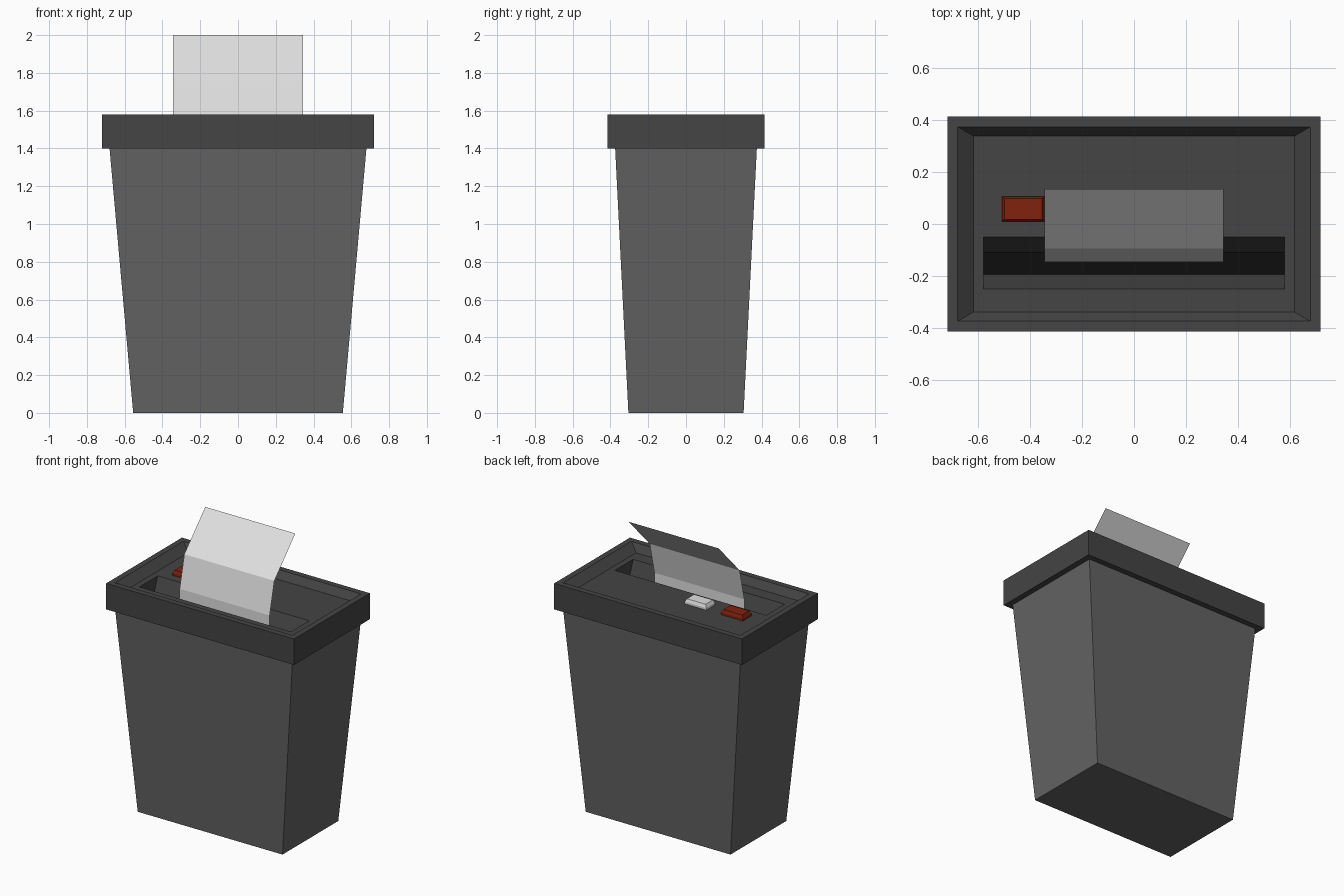
import bpy, bmesh

if "Cube" in bpy.data.objects:
    bpy.data.objects.remove(bpy.data.objects["Cube"])


def material(name, rgb):
    m = bpy.data.materials.new(name)
    m.diffuse_color = (*rgb, 1)
    m.use_nodes = True
    m.node_tree.nodes["Principled BSDF"].inputs["Base Color"].default_value = m.diffuse_color
    return m


BODY = material("bin grey", (0.125, 0.125, 0.125))
LID = material("lid charcoal", (0.058, 0.058, 0.058))
BLACK = material("slot black", (0.004, 0.004, 0.004))
RED = material("button red", (0.22, 0.016, 0.004))
WHITE = material("paper white", (0.75, 0.75, 0.75))


def finish(name, bm, mats):
    mesh = bpy.data.meshes.new(name)
    bm.to_mesh(mesh)
    bm.free()
    for m in mats:
        mesh.materials.append(m)
    obj = bpy.data.objects.new(name, mesh)
    bpy.context.collection.objects.link(obj)
    return obj


def rect_stack(name, levels, mats, bottom=False, top=False, top_mat=0):
    """Joins rectangles (x centre, y centre, half width, half depth, z) in order."""
    bm = bmesh.new()
    loops = []
    for cx, cy, hx, hy, z in levels:
        loops.append([bm.verts.new((cx + sx * hx, cy + sy * hy, z))
                      for sx, sy in ((-1, -1), (1, -1), (1, 1), (-1, 1))])
    for a, b in zip(loops, loops[1:]):
        for i in range(4):
            j = (i + 1) % 4
            bm.faces.new((a[i], a[j], b[j], b[i]))
    if bottom:
        bm.faces.new(loops[0][::-1])
    if top:
        bm.faces.new(loops[-1]).material_index = top_mat
    return finish(name, bm, mats)


# Tapered bin, open under the lid
rect_stack("bin_body", [(0, 0, 0.555, 0.305, 0), (0, 0, 0.68, 0.375, 1.4)],
           [BODY], bottom=True)

# Lid: underside, outer wall, rim, sunken panel, then the feed slot
rect_stack("shredder_lid", [
    (0, 0, 0.68, 0.375, 1.40),
    (0, 0, 0.72, 0.415, 1.40),
    (0, 0, 0.72, 0.415, 1.58),
    (0, 0, 0.68, 0.375, 1.58),
    (0, 0, 0.62, 0.340, 1.53),
    (0, -0.15, 0.58, 0.10, 1.53),
    (0, -0.1525, 0.58, 0.0425, 1.38),
], [LID, BLACK], top=True, top_mat=1)

# Two buttons on the panel
for name, x, mat in (("red_button", -0.427, RED), ("white_button", -0.147, WHITE)):
    rect_stack(name, [(x, 0.058, 0.083, 0.048, 1.53),
                      (x, 0.058, 0.083, 0.048, 1.545),
                      (x, 0.058, 0.072, 0.040, 1.565)], [mat], top=True)

# Folded sheet of paper standing in the slot
bm = bmesh.new()
profile = [(-0.146, 1.38), (-0.146, 1.54), (-0.095, 1.76), (0.135, 2.0)]
rows = [[bm.verts.new((x, y, z)) for x in (-0.345, 0.345)] for y, z in profile]
for a, b in zip(rows, rows[1:]):
    bm.faces.new((a[0], a[1], b[1], b[0]))
finish("paper_sheet", bm, [WHITE])
